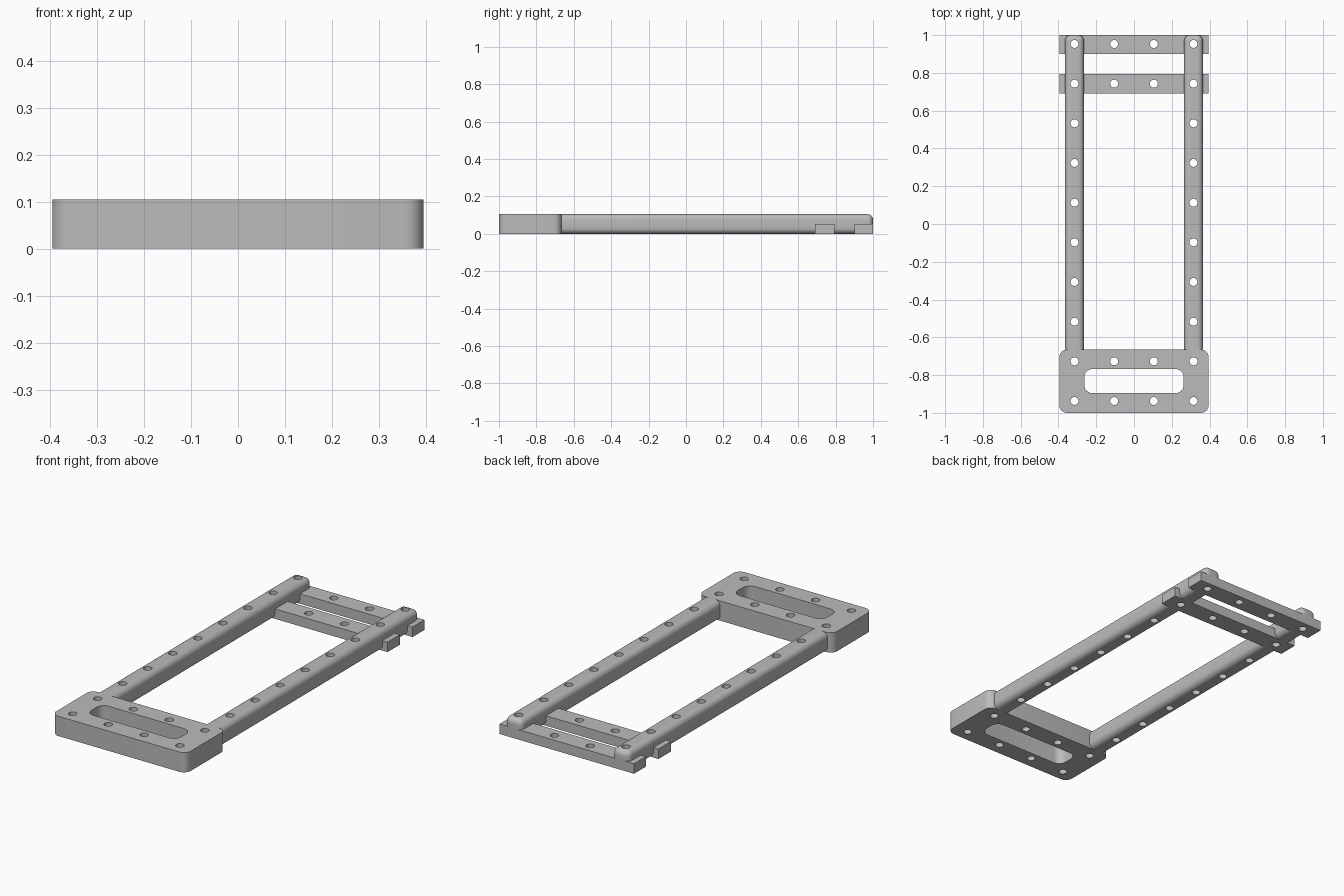
import bpy
import bmesh
import math
from mathutils import Matrix, Vector

cube = bpy.data.objects.get("Cube")
if cube:
    bpy.data.objects.remove(cube, do_unlink=True)

HEIGHT = 0.105
BAR_HEIGHT = 0.053
HALF_WIDTH = 0.395
PLATE_BACK = -0.665
PITCH = 0.21
COLUMNS = [(i - 1.5) * PITCH for i in range(4)]
ROWS = [0.953 - i * PITCH for i in range(10)]

grey = bpy.data.materials.new("plain grey")
grey.use_nodes = True
colour = (0.5, 0.5, 0.5, 1)
grey.diffuse_color = colour
grey.node_tree.nodes["Principled BSDF"].inputs["Base Color"].default_value = colour


def make_object(name, bm):
    mesh = bpy.data.meshes.new(name)
    bm.to_mesh(mesh)
    bm.free()
    mesh.materials.append(grey)
    obj = bpy.data.objects.new(name, mesh)
    bpy.context.collection.objects.link(obj)
    return obj


def box(name, low, high, radius=0, rounded=None):
    """Box between two corners; edges accepted by the rule are rounded."""
    low, high = Vector(low), Vector(high)
    bm = bmesh.new()
    bmesh.ops.create_cube(bm, size=1)
    for v in bm.verts:
        v.co = (low + high) / 2 + v.co * (high - low)
    if radius:
        edges = [e for e in bm.edges if rounded(e)]
        bmesh.ops.bevel(bm, geom=edges, offset=radius, segments=6,
                        profile=0.5, affect='EDGES', clamp_overlap=True)
    return make_object(name, bm)


def is_vertical(edge):
    a, b = edge.verts
    return abs(a.co.z - b.co.z) > 0.05


def not_at_plate(edge):
    return any(v.co.y > 0 for v in edge.verts)


def hole_cutter(points):
    bm = bmesh.new()
    for x, y in points:
        bmesh.ops.create_cone(bm, cap_ends=True, segments=24, radius1=0.021,
                              radius2=0.021, depth=0.4,
                              matrix=Matrix.Translation((x, y, 0.05)))
    return make_object("hole_cutter", bm)


def cut(obj, cutter):
    cutter.hide_render = True
    mod = obj.modifiers.new("cut", 'BOOLEAN')
    mod.operation = 'DIFFERENCE'
    mod.solver = 'EXACT'
    mod.object = cutter
    bpy.context.view_layer.objects.active = obj
    bpy.ops.object.modifier_apply(modifier=mod.name)
    bpy.data.objects.remove(cutter, do_unlink=True)


parts = []

# End plate with a rounded slot and two rows of holes
plate = box("end_plate", (-HALF_WIDTH, -1, 0), (HALF_WIDTH, PLATE_BACK, HEIGHT),
            0.04, is_vertical)
cut(plate, box("slot_cutter", (-0.263, -0.895, -0.1), (0.263, -0.768, 0.2),
               0.042, is_vertical))
cut(plate, hole_cutter([(x, y) for x in COLUMNS for y in ROWS[8:]]))
parts.append(plate)

# Cross bars under the far ends of the rails
bars = {"end_cross_bar": (0.9, 1.0), "inner_cross_bar": (0.69, 0.795)}
for (name, (y0, y1)), row in zip(bars.items(), ROWS):
    bar = box(name, (-HALF_WIDTH, y0, 0), (HALF_WIDTH, y1, BAR_HEIGHT))
    cut(bar, hole_cutter([(x, row) for x in COLUMNS]))
    parts.append(bar)

# Rounded side rails, notched over the cross bars
for name, x in (("right_rail", COLUMNS[0]), ("left_rail", COLUMNS[3])):
    rail = box(name, (x - 0.05, PLATE_BACK, 0), (x + 0.05, 1, HEIGHT),
               0.03, not_at_plate)
    for y0, y1 in bars.values():
        far = y1 + 0.1 if y1 == 1.0 else y1
        cut(rail, box("notch_cutter", (x - 0.1, y0, -0.1),
                      (x + 0.1, far, BAR_HEIGHT)))
    cut(rail, hole_cutter([(x, y) for y in ROWS[:8]]))
    parts.append(rail)

# Smooth the rounded surfaces, keep edges sharp
bpy.ops.object.select_all(action='DESELECT')
for part in parts:
    part.select_set(True)
bpy.context.view_layer.objects.active = parts[0]
bpy.ops.object.shade_smooth_by_angle(angle=math.radians(30))
